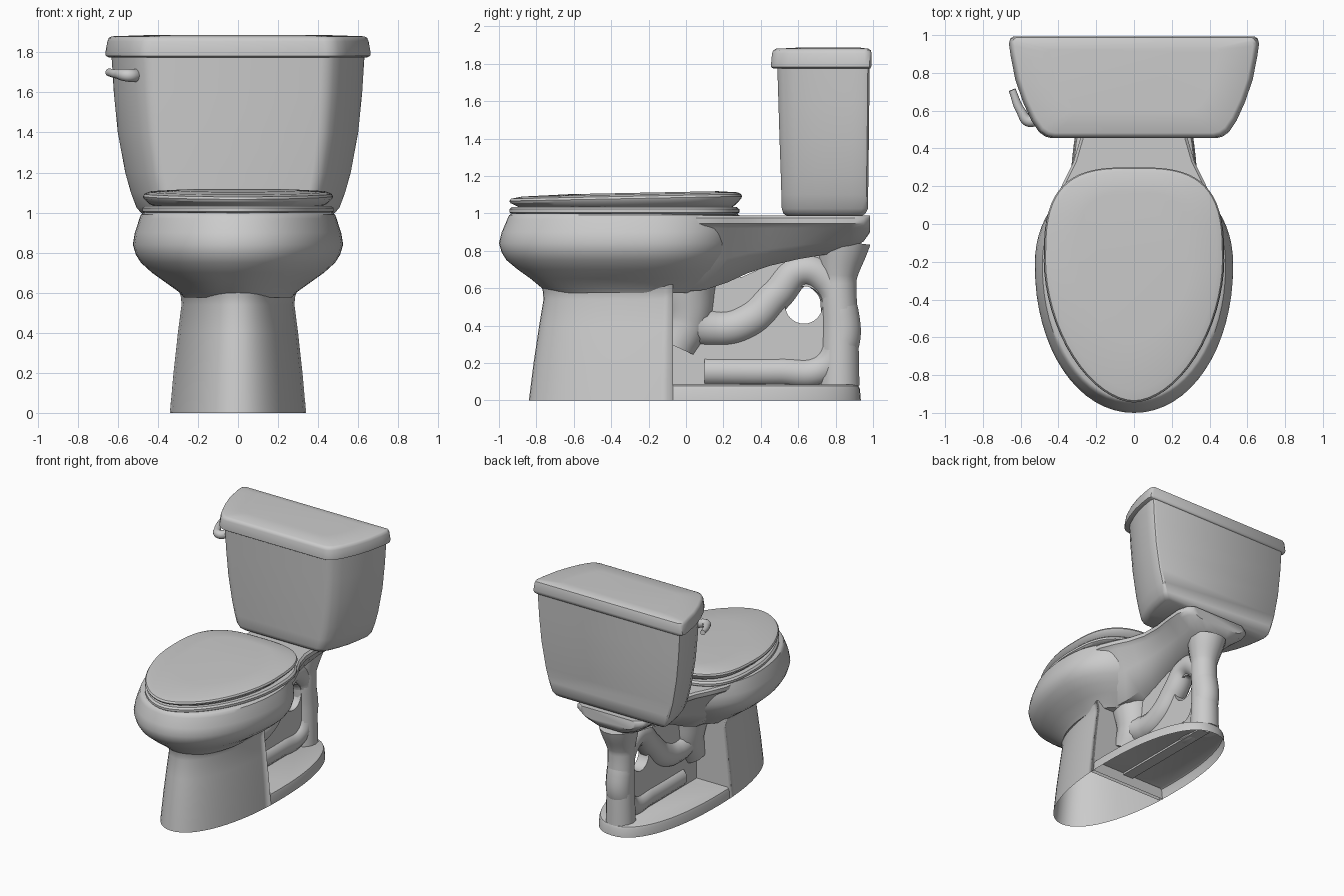
import bpy, bmesh, math
from mathutils import Vector

cube = bpy.data.objects.get("Cube")
if cube:
    bpy.data.objects.remove(cube, do_unlink=True)

china = bpy.data.materials.new("grey_china")
china.use_nodes = True
COLOUR = (0.6, 0.6, 0.6, 1)
china.diffuse_color = COLOUR
china.node_tree.nodes["Principled BSDF"].inputs["Base Color"].default_value = COLOUR


def finish(ob, angle=35):
    ob.data.materials.clear()
    ob.data.materials.append(china)
    bpy.ops.object.select_all(action='DESELECT')
    bpy.context.view_layer.objects.active = ob
    ob.select_set(True)
    bpy.ops.object.shade_smooth_by_angle(angle=math.radians(angle))
    return ob


def loft(name, rings, bottom=True, top=True, angle=35):
    """Skin a stack of equal-length rings of points."""
    bm = bmesh.new()
    rows = [[bm.verts.new(p) for p in ring] for ring in rings]
    n = len(rows[0])
    for a, b in zip(rows, rows[1:]):
        for i in range(n):
            j = (i + 1) % n
            bm.faces.new((a[i], a[j], b[j], b[i]))
    if bottom:
        bm.faces.new(rows[0][::-1])
    if top:
        bm.faces.new(rows[-1])
    bmesh.ops.remove_doubles(bm, verts=bm.verts, dist=0.0005)
    bmesh.ops.recalc_face_normals(bm, faces=bm.faces)
    mesh = bpy.data.meshes.new(name)
    bm.to_mesh(mesh)
    bm.free()
    ob = bpy.data.objects.new(name, mesh)
    bpy.context.collection.objects.link(ob)
    return finish(ob, angle)


def egg(z, w, front, back, mid=-0.22, nf=2.0, nb=2.0, steps=64, tilt=0.0):
    """Oval with separate front and back lengths and roundness."""
    pts = []
    for i in range(steps):
        t = 2 * math.pi * i / steps
        c, s = math.cos(t), math.sin(t)
        n, length = (nb, back - mid) if s > 0 else (nf, mid - front)
        x = w * math.copysign(abs(c) ** (2 / n), c)
        y = mid + length * math.copysign(abs(s) ** (2 / n), s)
        pts.append((x, y, z + tilt * y))
    return pts


def to_mesh(ob, angle=40):
    bpy.ops.object.select_all(action='DESELECT')
    bpy.context.view_layer.objects.active = ob
    ob.select_set(True)
    bpy.ops.object.convert(target='MESH')
    return finish(bpy.context.view_layer.objects.active, angle)


def tube(name, points, radius):
    """Smooth pipe through (x, y, z, radius scale) points."""
    cu = bpy.data.curves.new(name, 'CURVE')
    cu.dimensions = '3D'
    cu.bevel_depth = radius
    cu.bevel_resolution = 5
    cu.use_fill_caps = True
    sp = cu.splines.new('BEZIER')
    sp.bezier_points.add(len(points) - 1)
    for bp, p in zip(sp.bezier_points, points):
        bp.co, bp.radius = p[:3], p[3]
        bp.handle_left_type = bp.handle_right_type = 'AUTO'
    ob = bpy.data.objects.new(name, cu)
    bpy.context.collection.objects.link(ob)
    return to_mesh(ob)


# Pedestal: flared half oval, open underneath, with a flat back
def pedestal_ring(z, w, front, cut=-0.07):
    return [(x, min(y, cut), h) for x, y, h in
            egg(z, w, front, 0.9, mid=0.05, nf=2.1)]


loft("pedestal", [pedestal_ring(*r) for r in (
    (0, .34, -.84), (.2, .322, -.815), (.4, .3, -.785),
    (.54, .282, -.762), (.58, .285, -.765), (.62, .3, -.775))],
    bottom=False, top=False)

# Rear foot: low oval plinth, open underneath
loft("rear_foot", [[(x, max(y, -.1), h) for x, y, h in
     egg(z, w, -.84, back, mid=.05, nf=2.1, nb=2.3)] for z, w, back in (
        (0, .34, .935), (.06, .335, .93), (.078, .328, .922), (.085, .315, .905))],
     bottom=False)

# Bowl
loft("bowl", [egg(z, w, f, b, nf=2.05, nb=2.2) for z, w, f, b in (
    (.575, .27, -.73, .05), (.6, .29, -.77, .09), (.65, .36, -.83, .15),
    (.7, .43, -.9, .2), (.75, .485, -.96, .24), (.79, .51, -.985, .265),
    (.84, .525, -1, .28), (.9, .515, -.985, .29), (.97, .492, -.955, .29),
    (.99, .485, -.945, .285), (1.0, .47, -.93, .27))])

# Seat ring and cover
SEAT = dict(mid=-.2, nf=1.8, nb=3.1)
loft("seat", [egg(z, w, f, b, **SEAT) for z, w, f, b in (
    (.995, .465, -.93, .27), (1.005, .478, -.945, .285),
    (1.022, .478, -.945, .285), (1.034, .465, -.93, .27))])
loft("seat_cover", [egg(z, w, f, b, tilt=.02, **SEAT) for z, w, f, b in (
    (1.03, .4, -.82, .25), (1.045, .44, -.88, .27), (1.073, .47, -.938, .295),
    (1.085, .475, -.945, .3), (1.097, .468, -.935, .295),
    (1.107, .44, -.88, .275), (1.115, .3, -.62, .17))], angle=30)

# Deck: keel-shaped shelf running from the bowl to the tank
def deck_ring(y, w, belly, keel, low):
    half = [(keel, low), (belly, low + (.92 - low) * .45), (w - .03, .92),
            (w, .945), (w, .975), (w - .015, .988)]
    return [(x, y, z) for x, z in half] + [(-x, y, z) for x, z in half[::-1]]


loft("deck", [deck_ring(*r) for r in (
    (-.05, .44, .34, .18, .58), (.1, .425, .32, .16, .59), (.22, .375, .27, .13, .63),
    (.33, .32, .23, .11, .68), (.45, .285, .2, .1, .72), (.6, .28, .19, .1, .755),
    (.75, .3, .19, .1, .78), (.88, .31, .2, .1, .81), (.95, .29, .2, .1, .85),
    (.985, .24, .18, .1, .9))], angle=40)

# Trapway: looping pipe behind the pedestal
tube("trapway", [(0, y, z, r) for y, z, r in (
    (-.02, .58, 1.2), (.02, .44, 1.15), (.17, .385, 1), (.34, .43, 1),
    (.48, .565, .95), (.62, .695, .9), (.76, .635, .9), (.825, .47, 1),
    (.82, .28, 1), (.72, .165, .85), (.5, .155, .8), (.1, .155, .8))], .1)
tube("rear_column", [(0, y, z, r) for y, z, r in (
    (.82, .08, 1.1), (.822, .4, 1), (.815, .65, 1), (.84, .85, 1.5))], .1)
tube("trapway_inlet", [(0, -.06, .29, 1), (0, .0, .42, 1.1), (0, .0, .62, 1.4)], .12)

# Web: thin wall filling the loop, pierced by a round hole
web = bpy.data.curves.new("web", 'CURVE')
web.dimensions = '2D'
web.fill_mode = 'BOTH'
web.extrude = .045
hole = [(.63 + .1 * math.cos(i * math.pi / 16), .51 + .1 * math.sin(i * math.pi / 16))
        for i in range(32)]
edge = [(-.1, .07), (.82, .07), (.85, .5), (.8, .8), (.5, .75), (.3, .66), (-.1, .62)]
for loop in (edge, hole):
    sp = web.splines.new('POLY')
    sp.points.add(len(loop) - 1)
    for p, (a, b) in zip(sp.points, loop):
        p.co = (a, b, 0, 1)
    sp.use_cyclic_u = True
web_ob = bpy.data.objects.new("web", web)
web_ob.rotation_euler = (math.pi / 2, 0, math.pi / 2)
bpy.context.collection.objects.link(web_ob)
to_mesh(web_ob)


# Tank and its cover: flat front, bowed sides
PLAN = [(.66, 0), (.71, .015), (.76, .06), (.82, .17), (.89, .36), (.95, .58),
        (.985, .8), (1, .93), (.99, .98), (.965, 1)]


def tank_ring(z, w, front, back):
    half = [(u * w, front + v * (back - front), z) for u, v in PLAN]
    return half + [(-x, y, h) for x, y, h in half[::-1]]


loft("tank", [tank_ring(*r) for r in (
    (.985, .46, .54, .94), (1.0, .485, .52, .96), (1.025, .507, .512, .972),
    (1.1, .535, .51, .974), (1.2, .563, .507, .975), (1.4, .6, .5, .978),
    (1.6, .62, .494, .98), (1.79, .632, .488, .982))])
loft("tank_cover", [tank_ring(*r) for r in (
    (1.775, .645, .465, .985), (1.782, .66, .455, .99), (1.8, .662, .455, .992),
    (1.855, .652, .46, .992), (1.872, .645, .467, .988), (1.88, .63, .482, .975),
    (1.886, .45, .6, .93))], angle=40)

# Flush lever wrapped round the right front corner
tube("flush_lever", [(-.5, .585, 1.685, 1.2), (-.55, .545, 1.685, 1.2),
                     (-.6, .6, 1.692, .9), (-.645, .71, 1.7, .7)], .027)
